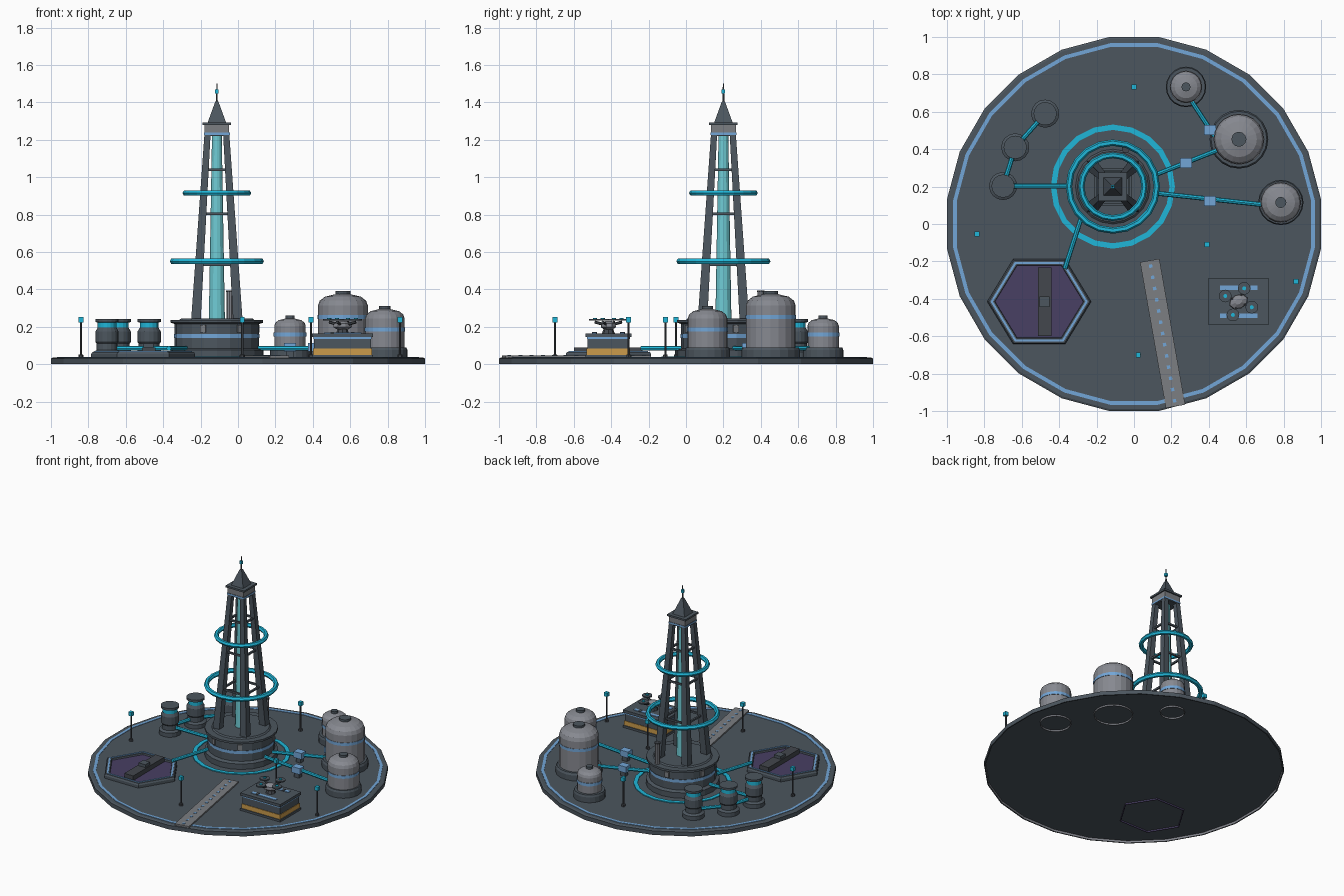
import bpy, bmesh, math
from mathutils import Vector, Matrix

if "Cube" in bpy.data.objects:
    bpy.data.objects.remove(bpy.data.objects["Cube"])

def mat(name, r, g, b):
    m = bpy.data.materials.new(name)
    m.diffuse_color = (r, g, b, 1)
    m.use_nodes = True
    m.node_tree.nodes["Principled BSDF"].inputs["Base Color"].default_value = m.diffuse_color
    return m

SLATE = mat("deck_slate", .072, .092, .112)
DARK = mat("dark_metal", .056, .063, .074)
GREY = mat("tank_grey", .24, .25, .28)
MID = mat("walkway_grey", .20, .21, .225)
BLUE = mat("light_blue", .17, .38, .68)
CYAN = mat("glow_cyan", .014, .47, .69)
CORE = mat("core_pale_cyan", .16, .60, .66)
PURPLE = mat("pad_purple", .065, .05, .125)
ORANGE = mat("amber", .60, .33, .07)

def finish(name, bm, mats, loc=(0, 0, 0), rot=0):
    bmesh.ops.recalc_face_normals(bm, faces=bm.faces)
    me = bpy.data.meshes.new(name)
    bm.to_mesh(me)
    bm.free()
    for m in mats:
        me.materials.append(m)
    ob = bpy.data.objects.new(name, me)
    ob.location = loc
    ob.rotation_euler.z = rot
    bpy.context.collection.objects.link(ob)
    return ob

def lathe(name, profile, n, loc, mats, bands=None, rot=0, closed=False, sy=1):
    """Spin (r, z) points; bands maps a segment index to a material slot."""
    bm = bmesh.new()
    rings = [[bm.verts.new((r * math.cos(2 * math.pi * i / n), sy * r * math.sin(2 * math.pi * i / n), z))
              for i in range(n)] for r, z in profile]
    for k in range(len(rings) if closed else len(rings) - 1):
        a, b = rings[k], rings[(k + 1) % len(rings)]
        for i in range(n):
            f = bm.faces.new((a[i], a[(i + 1) % n], b[(i + 1) % n], b[i]))
            f.material_index = (bands or {}).get(k, 0)
    if not closed:
        bm.faces.new(rings[0])
        bm.faces.new(rings[-1])
    return finish(name, bm, mats, loc, rot)

def box(name, c, s, m, rot=0):
    bm = bmesh.new()
    bmesh.ops.create_cube(bm, size=1)
    bmesh.ops.scale(bm, vec=s, verts=bm.verts)
    return finish(name, bm, [m], c, rot)

def bar(name, p, q, r0, r1, m, n=8, twist=0.0):
    """Straight tapered bar from p to q."""
    p, q = Vector(p), Vector(q)
    d = q - p
    bm = bmesh.new()
    bmesh.ops.create_cone(bm, cap_ends=True, segments=n, radius1=r0, radius2=r1, depth=d.length)
    M = Matrix.Translation((p + q) / 2) @ d.to_track_quat('Z', 'Y').to_matrix().to_4x4() @ Matrix.Rotation(twist, 4, 'Z')
    bmesh.ops.transform(bm, matrix=M, verts=bm.verts)
    return finish(name, bm, [m])

def band(name, r0, r1, z0, z1, n, loc, m, rot=0, sy=1):
    return lathe(name, [(r0, z0), (r1, z0), (r1, z1), (r0, z1)], n, loc, [m], rot=rot, closed=True, sy=sy)

def torus(name, R, r, z, n, loc, m):
    pts = [(R + r * math.cos(a * math.pi / 3), z + r * math.sin(a * math.pi / 3)) for a in range(6)]
    return lathe(name, pts, n, loc, [m], closed=True)

Q = math.pi / 4
D = .035  # deck height

# round deck with light strip and shallow recess underneath
lathe("deck", [(.997, .014), (1.0, 0), (1.0086, 0), (1.0086, .03), (.998, D)], 24, (0, 0, 0), [SLATE, GREY], {0: 1},
      rot=math.pi / 24)
band("deck_light_strip", .955, .975, D - .004, D + .003, 24, (0, 0, 0), BLUE, math.pi / 24)

# tower drum
T = (-.113, .2, 0)
tx, ty = T[:2]
lathe("tower_drum", [(.248, D), (.248, .075), (.226, .085), (.226, .140), (.229, .140), (.229, .162),
      (.226, .162), (.226, .215), (.247, .222), (.247, .237), (.20, .237), (.19, .245)], 20, T, [SLATE, BLUE], {4: 1})
band("tower_ground_ring", .303, .332, D - .004, D + .006, 20, T, CYAN)
for i, a in enumerate((-1.9, -1.0, .3, 1.7, 2.8)):
    box(f"drum_vent_{i}", (tx + .226 * math.cos(a), ty + .226 * math.sin(a), .19), (.014, .03, .04), MID, a)
bar("exhaust_stack", (-.045, .40, .22), (-.045, .40, .385), .018, .018, GREY, 10)
bar("exhaust_cap", (-.045, .40, .385), (-.045, .40, .395), .021, .021, DARK, 10)

# tower core, legs and cross bars
lathe("tower_core", [(.043, .23), (.026, 1.23)], 12, T, [CORE])
off = lambda z: .112 + (.05 - .112) * (z - .235) / (1.225 - .235)
for i in range(4):
    sx, sy = ((1, 1), (-1, 1), (-1, -1), (1, -1))[i]
    nx, ny = ((-1, 1), (-1, -1), (1, -1), (1, 1))[i]
    lo, hi = off(.23), off(1.23)
    # leaning tapered leg, turned to face the corner
    bar(f"tower_leg_{i}", (tx + sx * lo, ty + sy * lo, .23), (tx + sx * hi, ty + sy * hi, 1.235), .036, .023, SLATE, 4)
    for z in (.53, .805, 1.04):
        o = off(z)
        bar(f"cross_bar_{i}", (tx + sx * o, ty + sy * o, z), (tx + nx * o, ty + ny * o, z), .009, .009, SLATE, 4, Q)

torus("lower_halo", .235, .017, .55, 20, T, CYAN)
torus("upper_halo", .168, .016, .915, 20, T, CYAN)

# tower head, roof and mast
k = math.sqrt(2)
lathe("tower_head", [(.066 * k, 1.22), (.066 * k, 1.226), (.069 * k, 1.226), (.069 * k, 1.238), (.066 * k, 1.238),
      (.066 * k, 1.28), (.076 * k, 1.28), (.076 * k, 1.293)], 4, T, [SLATE, BLUE, MID], {2: 1, 4: 2}, rot=Q)
lathe("tower_roof", [(.05 * k, 1.29), (.008 * k, 1.405)], 4, T, [SLATE], rot=Q)
bar("mast", (tx, ty, 1.39), (tx, ty, 1.5), .006, .003, DARK, 6)
box("mast_beacon", (tx, ty, 1.457), (.018, .018, .022), CYAN)

# storage tanks: x, y, tank radius, foot radius, shoulder, top, stripe height, lid radius
for i, (x, y, r, f, s, t, b, c) in enumerate(((.561, .453, .133, .157, .315, .39, .252, .04),
        (.785, .115, .106, .121, .245, .31, .185, .03), (.278, .733, .084, .108, .205, .26, .158, .024))):
    lathe(f"tank_foot_{i}", [(f, D), (f, .075), (f * .95, .09)], 20, (x, y, 0), [SLATE])
    h = t - .016 - s
    lathe(f"tank_{i}", [(r, .085), (r, b - .011), (r + .003, b - .011), (r + .003, b + .011), (r, b + .011), (r, s),
          (r * .93, s + h * .42), (r * .72, s + h * .78), (r * .3, s + h)], 20, (x, y, 0), [GREY, BLUE], {2: 1})
    lathe(f"tank_lid_{i}", [(c, s + h - .008), (c, t)], 12, (x, y, 0), [SLATE])
    band(f"tank_socket_{i}", r - .004, r, .003, .016, 20, (x, y, 0), GREY)

# pipes and valve boxes
P = .085
pipes = [((.08, .25), (.46, .40)), ((.09, .168), (.70, .102)), ((.28, .70), (.43, .47)),
         ((-.475, .59), (-.635, .41)), ((-.635, .41), (-.70, .20)), ((-.70, .203), (-.32, .203)), ((-.28, .04), (-.37, -.24))]
for i, (a, b) in enumerate(pipes):
    bar(f"pipe_{i}", (*a, P), (*b, P), .013, .013, CYAN)
for i, (x, y) in enumerate(((.278, .326), (.406, .123), (.406, .503))):
    box(f"valve_box_{i}", (x, y, .09), (.066, .052, .045), BLUE)
    box(f"valve_stand_{i}", (x, y, .052), (.04, .035, .04), SLATE)

# three reactor canisters
for i, (x, y) in enumerate(((-.475, .59), (-.635, .41), (-.70, .203))):
    lathe(f"canister_{i}", [(.075, D), (.075, .065), (.056, .075), (.056, .11), (.062, .118), (.062, .175), (.05, .195),
          (.05, .222), (.062, .226), (.062, .242)], 16, (x, y, 0), [SLATE, CYAN], {6: 1})

# hexagonal pad with beam
H = (-.507, -.415, 0)
S = .945
lathe("pad_base", [(.278, D), (.278, .055), (.27, .066), (.238, .066), (.235, .05)], 6, H, [SLATE], sy=S)
band("pad_light_frame", .247, .26, .062, .07, 6, H, BLUE, sy=S)
lathe("pad_surface", [(.237, .049), (.237, .054)], 6, H, [PURPLE], sy=S)
band("pad_socket", .23, .236, .003, .016, 6, H, PURPLE, sy=S)
box("pad_beam", (-.478, -.415, .072), (.073, .365, .034), DARK)
box("pad_beam_box", (-.478, -.415, .09), (.055, .055, .04), SLATE)

# walkway with guide lights
a, b = Vector((.084, -.195, .04)), Vector((.222, -.975, .04))
ang = math.atan2(b.y - a.y, b.x - a.x)
box("walkway", (a + b) / 2, ((b - a).length, .105, .012), MID, ang)
for i in range(13):
    p = a.lerp(b, (i + .5) / 13)
    box(f"walkway_light_{i}", (p.x, p.y, .046), (.018, .018, .005), BLUE, ang)

# drone hangar
gx, gy = .559, -.415
box("hangar_base", (gx, gy, .042), (.328, .246, .016), SLATE)
box("hangar_amber_skirt", (gx, gy, .066), (.314, .232, .034), ORANGE)
box("hangar_body", (gx, gy, .112), (.306, .224, .06), SLATE)
box("hangar_stripe", (gx, gy, .14), (.312, .23, .012), BLUE)
box("hangar_roof", (gx, gy, .155), (.328, .246, .02), SLATE)
for s in (-1, 1):
    box("landing_mark_long", (gx, gy + s * .075, .166), (.2, .024, .006), BLUE)
    box("landing_mark_gap", (gx + s * .055, gy + s * .075, .168), (.02, .026, .006), SLATE)

# drone on the roof
lathe("drone_body", [(.03, .185), (.054, .198), (.05, .218), (.02, .232)], 8, (gx, gy, 0), [GREY], rot=.4, sy=.72)
lathe("drone_stand", [(.035, .163), (.025, .19)], 8, (gx, gy, 0), [DARK])
for i in range(4):
    t = 1.17 + i * math.pi / 2
    x, y = gx + .077 * math.cos(t), gy + .077 * math.sin(t)
    bar(f"drone_arm_{i}", (gx, gy, .205), (x, y, .225), .008, .008, DARK, 6)
    lathe(f"rotor_{i}", [(.034, .233), (.034, .242)], 12, (x, y, 0), [SLATE])
    lathe(f"rotor_hub_{i}", [(.011, .24), (.011, .248)], 8, (x, y, 0), [CYAN])

# lamp posts
for i, (x, y) in enumerate(((0, .733), (-.84, -.053), (.39, -.11), (.866, -.307), (.023, -.70))):
    lathe(f"lamp_post_{i}", [(.014, D), (.014, .05), (.006, .052), (.006, .23)], 6, (x, y, 0), [DARK])
    box(f"lamp_{i}", (x, y, .237), (.026, .026, .028), CYAN)
